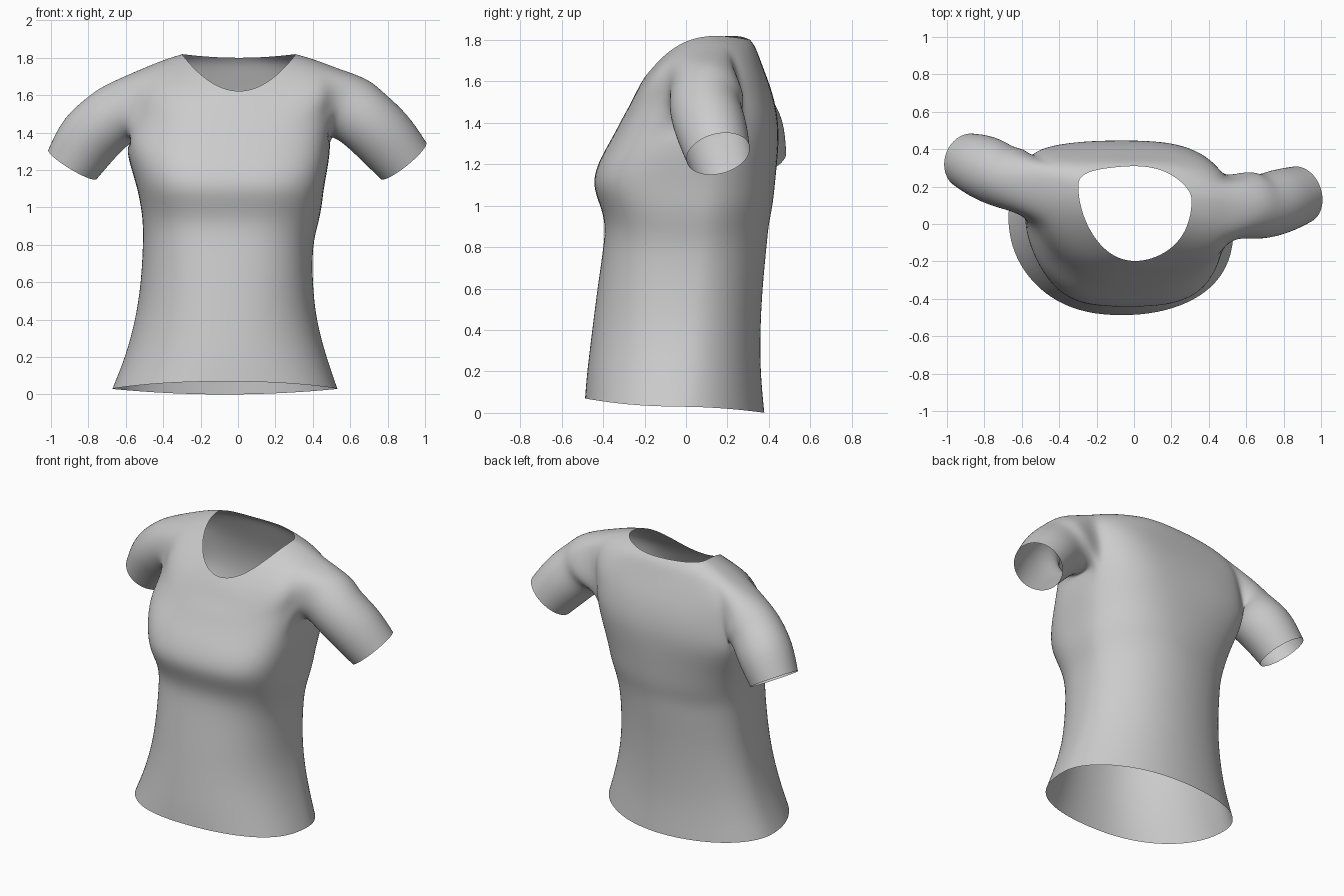
import bpy, bmesh, math
from mathutils import Vector

cube = bpy.data.objects.get("Cube")
if cube:
    bpy.data.objects.remove(cube, do_unlink=True)

SIDES = 32          # points around the body
CUFF_SIDES = 16     # points around each sleeve

# body rings: front z, side z, back z, right x, left x, front y, back y,
# front roundness, back roundness (lower is boxier)
BODY = [
    (.07, .03, .0, -.675, .535, -.49, .38, .9, 1),
    (.2, .2, .2, -.605, .475, -.48, .36, .9, 1),
    (.4, .4, .4, -.55, .42, -.455, .36, .9, 1),
    (.6, .6, .6, -.52, .4, -.43, .37, .85, 1),
    (.8, .8, .8, -.51, .4, -.4, .39, .8, 1),
    (.91, .91, .91, -.51, .43, -.39, .4, .75, 1),
    (1, 1, 1, -.52, .45, -.415, .42, .7, .95),
    (1.1, 1.1, 1.1, -.54, .46, -.455, .43, .65, .9),
    (1.2, 1.2, 1.2, -.57, .48, -.43, .44, .65, .85),
    (1.29, 1.34, 1.32, -.61, .5, -.38, .45, .7, .75),
    (1.36, 1.46, 1.42, -.58, .51, -.34, .445, .75, .7),
    (1.42, 1.56, 1.52, -.56, .52, -.31, .425, .8, .7),
    (1.48, 1.66, 1.61, -.55, .54, -.275, .395, .8, .7),
    (1.53, 1.75, 1.7, -.5, .52, -.25, .36, .85, .8),
    (1.58, 1.79, 1.77, -.4, .42, -.225, .335, .95, .9),
    (1.62, 1.82, 1.8, -.3, .31, -.2, .31, 1, 1),
]
ARM_ROWS = range(9, 13)     # rows of faces left open for the sleeves

# sleeve stations: centre x, y, z and radius
LEFT_SLEEVE = [(.59, .11, 1.54, .19), (.67, .085, 1.48, .175),
               (.78, .12, 1.38, .18), (.885, .155, 1.25, .16)]
RIGHT_SLEEVE = [(-.63, .24, 1.51, .175), (-.7, .25, 1.46, .17),
                (-.8, .305, 1.37, .18), (-.885, .335, 1.23, .155)]


def power(v, p):
    return math.copysign(abs(v) ** p, v)


def body_ring(bm, row):
    """Rounded ring whose sides drift back and turn toward the shoulders."""
    zf, zs, zb, xr, xl, yf, yb, round_f, round_b = row
    rise = min(zs / 1.6, 1)
    mid_y, turn = .17 * rise, -.06 - .07 * rise ** 2
    ring = []
    for i in range(SIDES):
        a = math.tau * i / SIDES
        back = math.sin(a) > 0
        p = round_b if back else round_f
        c, s = power(math.cos(a), p), abs(math.sin(a)) ** p
        x = (xl + xr) / 2 + c * (xl - xr) / 2
        y = mid_y + s * ((yb if back else yf) - mid_y)
        y += turn * x * (1 - s ** 3)
        z = zs + s * s * ((zb if back else zf) - zs)
        ring.append(bm.verts.new((x, y, z)))
    return ring


def sleeve_ring(bm, stations, k):
    """Circle square to the sleeve's path."""
    pts = [Vector(s[:3]) for s in stations]
    along = (pts[min(k + 1, len(pts) - 1)] - pts[max(k - 1, 0)]).normalized()
    u = along.cross(Vector((0, 1, 0))).normalized()
    v = along.cross(u)
    ring = []
    for i in range(CUFF_SIDES):
        a = math.tau * i / CUFF_SIDES
        offset = u * math.cos(a) + v * math.sin(a)
        ring.append(bm.verts.new(pts[k] + offset * stations[k][3]))
    return ring


def skin(bm, low, high, skip=()):
    n = len(low)
    for i in range(n):
        if i not in skip:
            j = (i + 1) % n
            bm.faces.new((low[i], low[j], high[j], high[i]))


def ring_edges(bm, ring):
    n = len(ring)
    return [bm.edges.get((ring[i], ring[(i + 1) % n])) for i in range(n)]


bm = bmesh.new()

# body with two armholes
half = SIDES // 2
left_gap = {SIDES - 2, SIDES - 1, 0, 1}
right_gap = {half - 2, half - 1, half, half + 1}
rings = [body_ring(bm, row) for row in BODY]
for k in range(len(rings) - 1):
    skin(bm, rings[k], rings[k + 1],
         left_gap | right_gap if k in ARM_ROWS else ())

# sleeves joined to the armholes
rims = set(rings[0] + rings[-1])
holes = [e for e in bm.edges if e.is_boundary and e.verts[0] not in rims]
for stations, sign in ((LEFT_SLEEVE, 1), (RIGHT_SLEEVE, -1)):
    hole = [e for e in holes if e.verts[0].co.x * sign > 0]
    tube = [sleeve_ring(bm, stations, k) for k in range(len(stations))]
    for low, high in zip(tube, tube[1:]):
        skin(bm, low, high)
    bmesh.ops.bridge_loops(bm, edges=hole + ring_edges(bm, tube[0]))

bmesh.ops.recalc_face_normals(bm, faces=bm.faces[:])
mesh = bpy.data.meshes.new("shirt")
bm.to_mesh(mesh)
bm.free()

shirt = bpy.data.objects.new("shirt", mesh)
bpy.context.collection.objects.link(shirt)

# plain grey cloth
cloth = bpy.data.materials.new("grey cloth")
cloth.use_nodes = True
grey = (.6, .6, .6, 1)
cloth.diffuse_color = grey
cloth.node_tree.nodes["Principled BSDF"].inputs["Base Color"].default_value = grey
mesh.materials.append(cloth)

# soft surface
smooth = shirt.modifiers.new("soft surface", 'SUBSURF')
smooth.levels = smooth.render_levels = 2
for face in mesh.polygons:
    face.use_smooth = True
